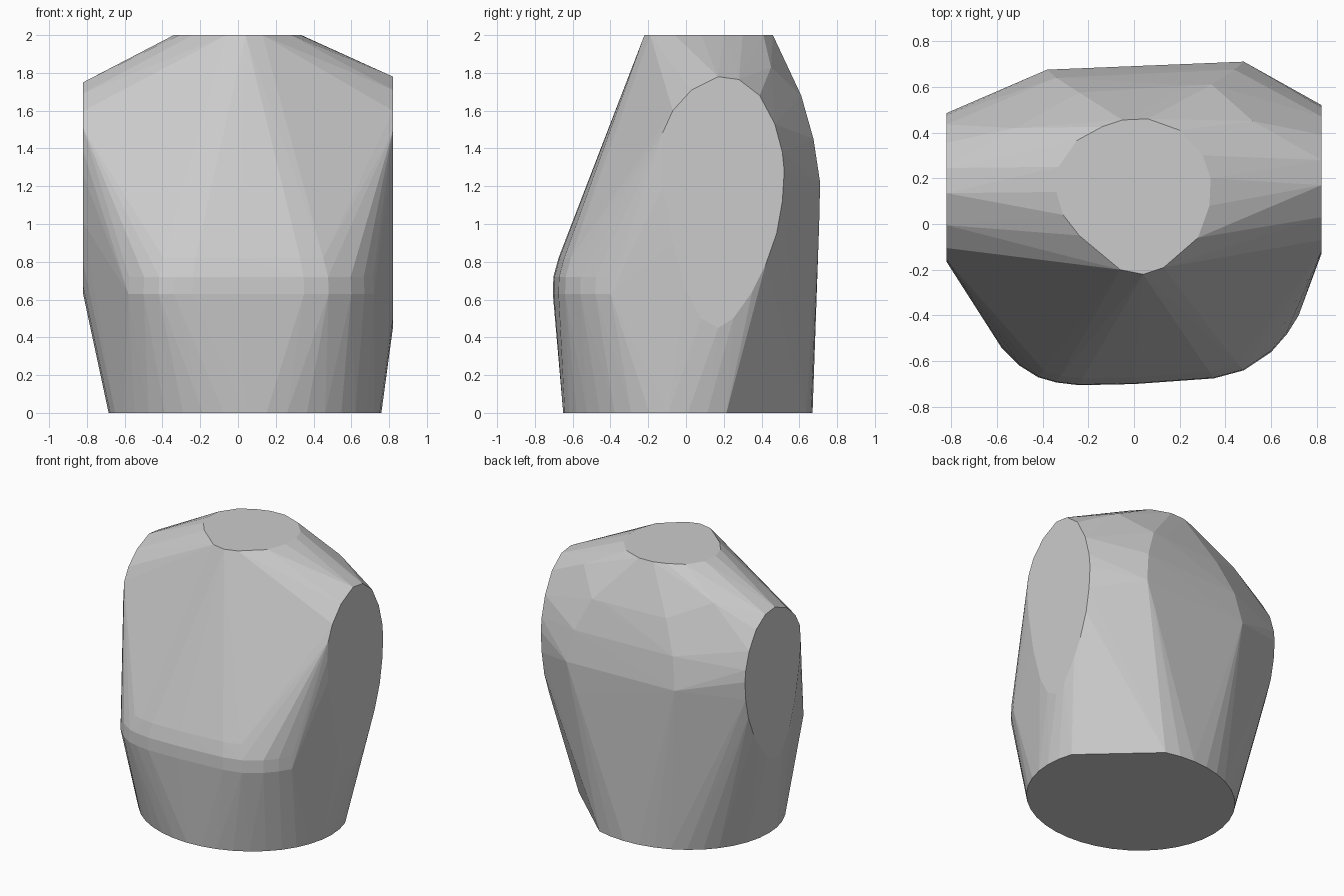
import bpy, bmesh
from math import cos, sin, pi

cube = bpy.data.objects.get("Cube")
if cube:
    bpy.data.objects.remove(cube, do_unlink=True)

mat = bpy.data.materials.new("plain_grey")
mat.use_nodes = True
GREY = (0.6, 0.6, 0.6, 1)
mat.diffuse_color = GREY
mat.node_tree.nodes["Principled BSDF"].inputs["Base Color"].default_value = GREY

points = []

# neck opening, narrowing towards the throat
neck = [(0.04, -0.22), (0.13, -0.19), (0.28, -0.06), (0.33, 0.08), (0.335, 0.2),
        (0.3, 0.3), (0.2, 0.41), (0.06, 0.46), (-0.05, 0.455), (-0.14, 0.425),
        (-0.25, 0.365), (-0.33, 0.25), (-0.34, 0.14), (-0.31, 0.04),
        (-0.24, -0.05), (-0.06, -0.2)]
points += [(x, y, 2) for x, y in neck]

# oval waist opening, flattened at its back left corner
for i in range(40):
    a = 2 * pi * i / 40
    x, y = 0.037 + 0.722 * cos(a), 0.01 + 0.66 * sin(a)
    if x + y < 0.96:
        points.append((x, y, 0))

# egg-shaped arm openings, the right one shorter
arm = [(0.17, 1.78), (0.28, 1.765), (0.39, 1.68), (0.47, 1.53), (0.51, 1.38),
       (0.52, 1.28), (0.51, 1.12), (0.48, 0.95), (0.42, 0.78), (0.35, 0.64),
       (0.25, 0.5), (0.17, 0.45), (0.08, 0.5), (0, 0.65), (-0.07, 0.9),
       (-0.12, 1.2), (-0.13, 1.35), (-0.12, 1.49), (-0.07, 1.6), (0.03, 1.71)]
for y, z in arm:
    points.append((0.82, y, z))
    points.append((-0.82, y - 0.035, 0.63 + (z - 0.45) * 0.842))

# rounded chest ridge
ridge = [(-0.58, -0.54), (-0.5, -0.62), (-0.42, -0.67), (-0.34, -0.693),
         (-0.24, -0.705), (0, -0.7), (0.35, -0.675), (0.48, -0.64),
         (0.6, -0.56), (0.67, -0.48), (0.72, -0.4)]
for z, inset in ((0.63, 0), (0.72, 0.003), (0.82, 0.03)):
    points += [(x * (1 - inset * 2), y + inset, z) for x, y in ridge]

# rounded upper back
for y, z, w in ((0.7, 1, 0.3), (0.705, 1.22, 0.38), (0.67, 1.45, 0.34),
                (0.605, 1.68, 0.24)):
    points += [(x * w, y - 0.015 + 0.015 * x, z) for x in (-1, -0.4, 0.3, 1)]
    points += [(x * (w + 0.1), y - 0.045 + 0.05 * x, z) for x in (-1, 1)]

# shoulder blades
points += [(0.52, 0.45, 1.83), (0.58, 0.41, 1.82), (-0.52, 0.42, 1.81)]

# skin stretched around all of the openings
bm = bmesh.new()
for p in points:
    bm.verts.new(p)
bmesh.ops.convex_hull(bm, input=bm.verts)
loose = [v for v in bm.verts if not v.link_faces]
bmesh.ops.delete(bm, geom=loose, context='VERTS')
bmesh.ops.dissolve_limit(bm, angle_limit=0.01, verts=bm.verts, edges=bm.edges)
bmesh.ops.recalc_face_normals(bm, faces=bm.faces)
mesh = bpy.data.meshes.new("torso")
bm.to_mesh(mesh)
bm.free()
mesh.materials.append(mat)
torso = bpy.data.objects.new("torso", mesh)
bpy.context.collection.objects.link(torso)
